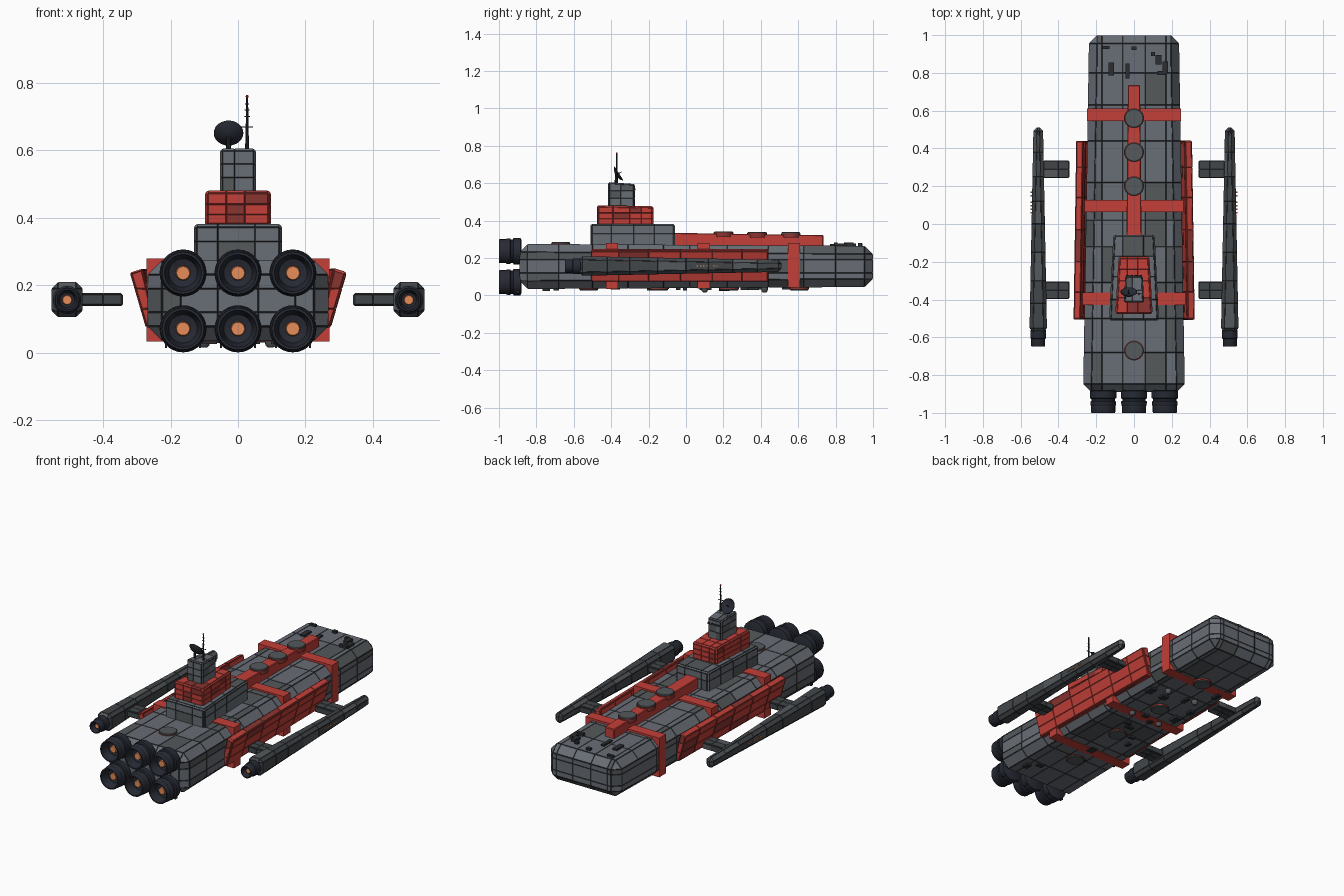
import bpy, bmesh, math, random
from mathutils import Vector, Matrix

if "Cube" in bpy.data.objects:
    bpy.data.objects.remove(bpy.data.objects["Cube"])

random.seed(4)


def mat(name, r, g, b):
    m = bpy.data.materials.new(name)
    m.diffuse_color = (r, g, b, 1)
    m.use_nodes = True
    m.node_tree.nodes["Principled BSDF"].inputs["Base Color"].default_value = m.diffuse_color
    return m


GREY = mat("hull_grey", .14, .155, .18)
GREY2 = mat("hull_grey_dark", .09, .1, .105)
SEAM = mat("seam", .025, .027, .032)
POD = mat("pod_grey", .055, .062, .068)
RED = mat("red", .55, .05, .04)
RED2 = mat("red_dark", .26, .035, .03)
DARK = mat("engine_dark", .02, .023, .034)
GLOW = mat("engine_glow", .8, .27, .1)
HULL, REDS, PODS = (GREY, GREY2, SEAM), (RED, RED2, RED2), (POD, GREY2, SEAM)


def finish(bm, name, mats, smooth=False):
    bmesh.ops.recalc_face_normals(bm, faces=bm.faces)
    me = bpy.data.meshes.new(name)
    bm.to_mesh(me)
    bm.free()
    for m in mats:
        me.materials.append(m)
    ob = bpy.data.objects.new(name, me)
    bpy.context.collection.objects.link(ob)
    if smooth:
        bpy.ops.object.select_all(action='DESELECT')
        ob.select_set(True)
        bpy.context.view_layer.objects.active = ob
        bpy.ops.object.shade_smooth_by_angle(angle=math.radians(35))
    return ob


def block(name, f, mats, bevel=0, cuts=((), (), ()), inset=0):
    """Box with corners f(u,v,w), bevelled, cut into panels with recessed seams."""
    bm = bmesh.new()
    bmesh.ops.create_cube(bm, size=2)
    for v in bm.verts:
        v.co = Vector(f(*[round(c) for c in v.co]))
    bmesh.ops.recalc_face_normals(bm, faces=bm.faces)
    if bevel:
        bmesh.ops.bevel(bm, geom=bm.edges[:], offset=bevel, segments=1, affect='EDGES')
    for axis, values in enumerate(cuts):
        n = Vector((0, 0, 0))
        n[axis] = 1
        for c in values:
            bmesh.ops.bisect_plane(bm, geom=bm.verts[:] + bm.edges[:] + bm.faces[:],
                                   plane_co=n * c, plane_no=n, dist=1e-5)
    if inset:
        panels = [p for p in bm.faces if p.calc_area() > 2e-4]
        for p in panels:
            p.material_index = 1 if random.random() < .18 else 0
        rims = bmesh.ops.inset_individual(bm, faces=panels, thickness=inset, depth=inset * .7)["faces"]
        for r in rims:
            r.material_index = 2
    return finish(bm, name, mats)


def taper(y0, y1, rear, front):
    """Corner function: rear and front rectangles given as (x0, x1, z0, z1)."""
    def f(u, v, w):
        r = front if v > 0 else rear
        return (r[1 if u > 0 else 0], y1 if v > 0 else y0, r[3 if w > 0 else 2])
    return f


def box(name, c, s, mats):
    return block(name, lambda u, v, w: (c[0] + u * s[0] / 2, c[1] + v * s[1] / 2, c[2] + w * s[2] / 2), mats)


def lathe(name, profile, loc, mats, axis='Y', n=24, glow_from=99):
    """Revolve (radius, along) points round the y or z axis."""
    bm = bmesh.new()
    rings = []
    for r, t in profile:
        ring = []
        for i in range(n):
            a = 2 * math.pi * i / n
            p = (r * math.cos(a), t, r * math.sin(a)) if axis == 'Y' else (r * math.cos(a), r * math.sin(a), t)
            ring.append(bm.verts.new(p))
        rings.append(ring)
    for k in range(len(rings) - 1):
        for i in range(n):
            j = (i + 1) % n
            q = bm.faces.new((rings[k][i], rings[k][j], rings[k + 1][j], rings[k + 1][i]))
            q.material_index = 1 if k >= glow_from else 0
    bm.faces.new(rings[0])
    bm.faces.new(rings[-1]).material_index = 1 if glow_from < 99 else 0
    ob = finish(bm, name, mats, True)
    ob.location = loc
    return ob


# main hull
hull_y = (-.68, -.5, -.31, -.12, .02, .22, .44, .63, .8)
block("hull", taper(-.888, .997, (-.267, .267, .036, .273), (-.236, .236, .047, .262)), HULL, .042,
      ((-.17, -.06, .06, .17), hull_y, (.12, .19)), .003)

# red bands around the hull
for y, w, z0 in ((-.395, .272, .033), (.095, .262, .036), (.578, .248, .042)):
    box("hull_band", (0, y, (z0 + .279) / 2), (2 * w, .065, .279 - z0), (RED,))

# red spine with round hatches
block("spine", taper(-.07, .735, (-.04, .04, .26, .334), (-.032, .032, .26, .322)), (RED,), .004)
for y, z in ((.56, .338), (.38, .34), (.2, .342), (-.67, .284)):
    lathe("top_hatch", ((.05, -.03), (.05, -.003), (.047, 0)), (0, y, z), (GREY2,), 'Z')
    lathe("hatch_rim", ((.053, -.03), (.053, -.007)), (0, y, z), (RED2,), 'Z')
for y in (-.52, -.145, .23, .605):
    lathe("belly_hatch", ((.047, 0), (.05, .003), (.05, .03)), (0, y, .027), (GREY2,), 'Z')
    lathe("belly_rim", ((.053, .006), (.053, .03)), (0, y, .027), (RED2,), 'Z')

# superstructure tiers
block("lower_deck", taper(-.51, -.06, (-.13, .13, .26, .38), (-.108, .108, .26, .38)), HULL, .008,
      ((-.06, .05), (-.4, -.28, -.17), (.33,)), .0025)
block("middle_deck", taper(-.475, -.175, (-.097, .097, .375, .48), (-.08, .08, .375, .475)), REDS, .008,
      ((-.035, .02), (-.39, -.3, -.24), (.41, .44)), .0025)
block("bridge_tower", taper(-.415, -.275, (-.052, .052, .47, .604), (-.045, .045, .47, .594)), HULL, .006,
      ((-.01,), (-.35,), (.52, .56)), .002)
for x in (-.045, -.015, .015, .045):
    box("bridge_window", (x * .8, -.272, .565), (.014, .006, .01), (SEAM,))

# dish aerial, tilted up towards the nose
dish = lathe("dish", ((.004, -.008), (.03, 0), (.044, .012), (.042, .014), (.028, .005), (.003, 0)),
             (-.028, -.37, .645), (DARK,), 'Z')
dish.rotation_euler = (math.radians(-58), 0, 0)
lathe("dish_feed", ((.003, 0), (.002, .03)), (-.028, -.37, .645), (DARK,), 'Z', 8).rotation_euler = dish.rotation_euler
lathe("dish_post", ((.008, 0), (.005, .045)), (-.028, -.374, .6), (DARK,), 'Z', 8)

# mast with crossbars and red tip
lathe("mast", ((.006, 0), (.004, .08), (.003, .16)), (.027, -.37, .6), (DARK,), 'Z', 8)
for z, w in ((.67, .034), (.7, .016), (.72, .014), (.738, .012)):
    box("mast_bar", (.027, -.37, z), (w, .003, .003), (DARK,))
lathe("mast_tip", ((.003, 0), (.005, .004), (.003, .008)), (.027, -.37, .756), (RED,), 'Z', 8)

# six main engines
nozzle = ((.06, .12), (.07, .115), (.07, .078), (.062, .074), (.062, .064), (.068, .06), (.067, .04),
          (.064, .036), (.064, .004), (.062, 0), (.055, 0), (.042, .05), (.022, .055), (.02, .035), (.019, .034))
for x in (-.163, 0, .163):
    for z in (.0705, .236):
        lathe("main_engine", nozzle, (x, -1, z), (DARK, GLOW), n=28, glow_from=12)
for s in (-1, 1):
    for x in (-.163, 0, .163):
        ob = box("engine_brace", (x + s * .05, -.9, .028), (.006, .02, .03), (DARK,))

for s in (-1, 1):
    # sloped red side armour
    def armour(u, v, w, s=s):
        x = (.302 if w > 0 else .258) + u * (.019 if w > 0 else .016) - (.014 if v > 0 else 0)
        return (s * x, .44 if v > 0 else -.505, (.243 if w > 0 else .075) + (-.006 * u if w > 0 else 0))
    block("side_armour", armour, REDS, .004, ((), (-.36, -.2, -.03, .14, .3), (.13, .19)), .003)

    # outrigger pod, tapering to the nose
    block("pod", taper(-.57, .51, tuple(s * .507 + d for d in (-.045, .045)) + (.106, .208),
                       tuple(s * .507 + d for d in (-.024, .024)) + (.127, .188)), PODS, .018,
          ((), (-.42, -.3, -.15, .0, .12, .25, .38), ()), .002)
    lathe("pod_engine", ((.036, .09), (.042, .085), (.042, .045), (.037, .04), (.037, .003), (.035, 0), (.03, 0),
                         (.022, .03), (.015, .032), (.014, .02), (.013, .019)),
          (s * .507, -.648, .156), (DARK, GLOW), n=20, glow_from=8)
    for i in (0, 1, 2, 3, 5, 6):
        box("pod_window", (s * .541, .06 + i * .018, .157), (.012, .008, .006), (GLOW,))
    # struts between pod and hull
    for y in (-.35, .29):
        block("pod_strut", taper(y - .045, y + .045, *[tuple(sorted((s * .343, s * .48))) + (.139, .175)] * 2),
              PODS, .003, ((s * .4,), (y,), ()), .002)

# small fittings on the nose deck, side and belly
for x, y, w, d in ((-.12, .82, .03, .07), (-.035, .81, .02, .08), (-.15, .935, .04, .015), (.0, .93, .025, .02),
                   (.13, .87, .03, .05), (.165, .83, .03, .06), (.1, .9, .02, .02), (.15, .8, .05, .02)):
    box("deck_fitting", (x, y, .268), (w, d, random.uniform(.012, .03)), (SEAM,))
for i in range(16):
    box("belly_fitting", (random.uniform(-.18, .18), random.uniform(-.75, .7), .038),
        (random.uniform(.02, .05), random.uniform(.02, .06), random.uniform(.012, .03)), (SEAM,))
for x, y in ((-.1, .42), (.097, .42), (-.1, .1), (.097, .1)):
    lathe("belly_turret", ((.008, -.018), (.015, -.012), (.018, 0), (.018, .012)), (x, y, .033), (GREY2,), 'Z', 12)
